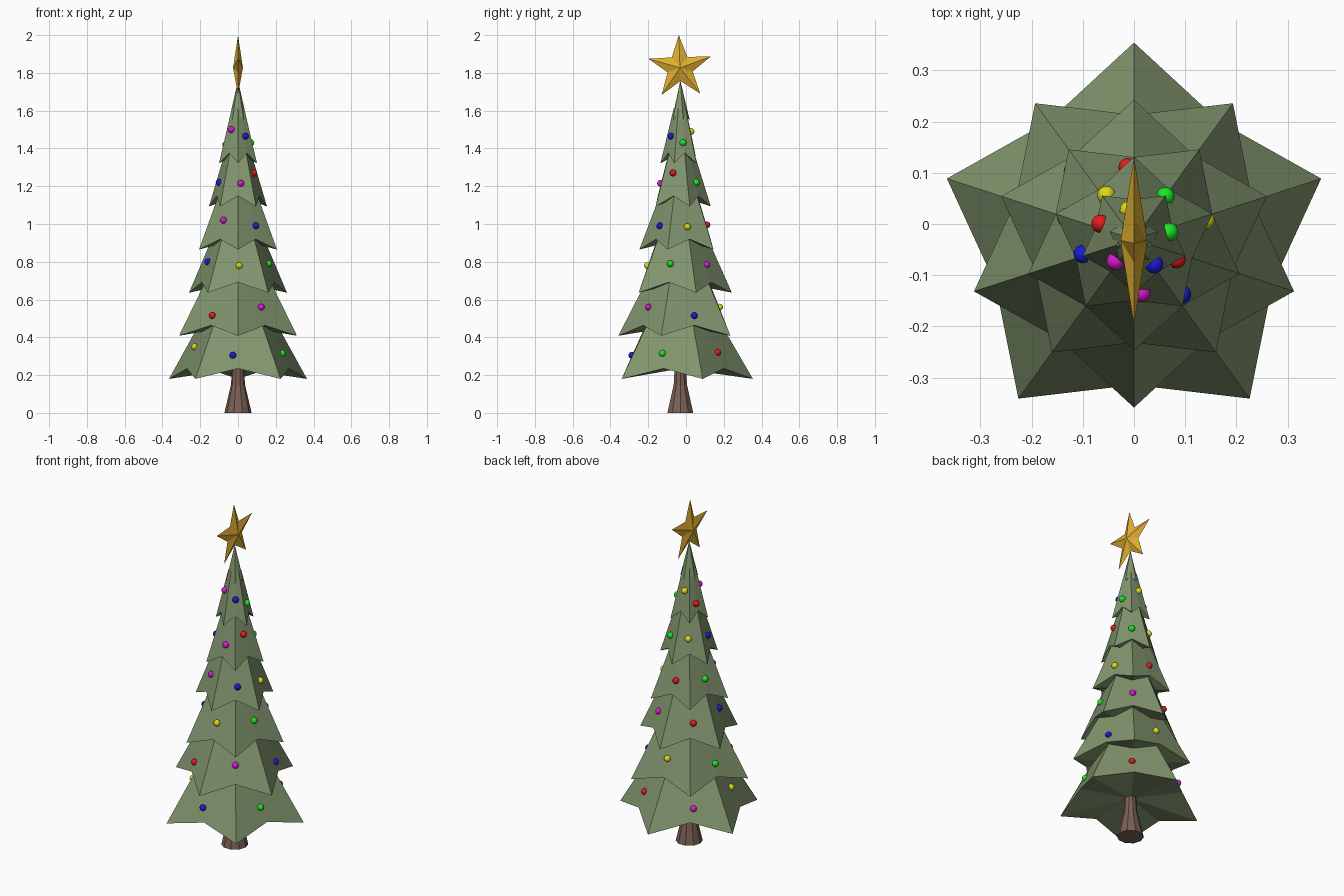
import bpy, bmesh
from math import sin, cos, pi, radians

if "Cube" in bpy.data.objects:
    bpy.data.objects.remove(bpy.data.objects["Cube"])

CY = -0.03            # tree axis offset in y
TIERS = 7


def material(name, rgb):
    m = bpy.data.materials.new(name)
    m.diffuse_color = (*rgb, 1)
    m.use_nodes = True
    m.node_tree.nodes["Principled BSDF"].inputs["Base Color"].default_value = m.diffuse_color
    return m


GREEN = material("foliage", (0.22, 0.30, 0.155))
BROWN = material("bark", (0.20, 0.115, 0.09))
GOLD = material("gold", (0.75, 0.43, 0.03))
BALLS = {
    "r": material("red", (0.8, 0.01, 0.01)),
    "g": material("lime", (0.01, 0.8, 0.02)),
    "b": material("blue", (0.01, 0.01, 0.7)),
    "y": material("yellow", (0.75, 0.7, 0.01)),
    "m": material("magenta", (0.7, 0.01, 0.65)),
}


def finish(name, bm, mat):
    bmesh.ops.recalc_face_normals(bm, faces=bm.faces)
    me = bpy.data.meshes.new(name)
    bm.to_mesh(me)
    bm.free()
    me.materials.append(mat)
    ob = bpy.data.objects.new(name, me)
    bpy.context.collection.objects.link(ob)
    return ob


def loft(bm, rings):
    # triangle/quad skin between equal rings; single-vertex ends become fans
    for a, b in zip(rings, rings[1:]):
        n = max(len(a), len(b))
        for i in range(n):
            j = (i + 1) % n
            if len(a) == 1:
                bm.faces.new((a[0], b[i], b[j]))
            elif len(b) == 1:
                bm.faces.new((a[i], a[j], b[0]))
            else:
                bm.faces.new((a[i], a[j], b[j], b[i]))


def tier_data(k):
    z, r = 0.18 + 0.2283 * k, 0.384 - 0.0557 * k
    top_z = z + 0.29 if k < 6 else 1.76
    top_r = 0.216 - 0.0362 * k if k < 6 else 0.0
    lift = 0.055 if k < 6 else 0.035
    return z, r, z + lift, r * 0.74, top_z, top_r, top_r * 0.84


# Foliage tiers: five-pointed skirts, alternately turned by 36 degrees
def tip_angle(k):
    return pi / 2 if k % 2 == 0 else -pi / 2


def build_tier(k):
    z, r, nz, nr, tz, tr, tn = tier_data(k)
    bm = bmesh.new()
    low, high = [], []
    for i in range(10):
        a = tip_angle(k) + i * pi / 5
        rr, zz, t = (r, z, tr) if i % 2 == 0 else (nr, nz, tn)
        low.append(bm.verts.new((rr * cos(a), CY + rr * sin(a), zz)))
        if tr > 0:
            high.append(bm.verts.new((t * cos(a), CY + t * sin(a), tz)))
    under = [bm.verts.new((0, CY, nz))]
    apex = [bm.verts.new((0, CY, tz))]
    loft(bm, [under, low] + ([high] if high else []) + [apex])
    finish(f"foliage_tier_{k + 1}", bm, GREEN)


for k in range(TIERS):
    build_tier(k)

# Flared trunk
bm = bmesh.new()
rings = []
for r, z in ((0.072, 0), (0.037, 0.15), (0.031, 0.25)):
    rings.append([bm.verts.new((r * cos(i * pi / 5), CY + r * sin(i * pi / 5), z))
                  for i in range(10)])
loft(bm, rings)
bm.faces.new(rings[0])
bm.faces.new(rings[-1])
finish("trunk", bm, BROWN)

# Faceted star, facing sideways
bm = bmesh.new()
ring = []
for i in range(10):
    a = radians(92 + 36 * i)
    r = 0.173 if i % 2 == 0 else 0.07
    ring.append(bm.verts.new((0, -0.032 + r * cos(a), 1.827 + r * sin(a))))
loft(bm, [[bm.verts.new((-0.026, -0.032, 1.827))], ring,
          [bm.verts.new((0.026, -0.032, 1.827))]])
finish("top_star", bm, GOLD)


# Baubles: (colour, angle, height) for each tier, seated on the tier surface
def surface_radius(k, ang, h):
    z, r, nz, nr, tz, tr, tn = tier_data(k)
    rt = r + (tr - r) * (h - z) / (tz - z)
    rn = nr + (tn - nr) * (h - nz) / (tz - nz)
    a = (ang - tip_angle(k)) % (2 * pi / 5)
    a = min(a, 2 * pi / 5 - a)
    return rt * rn * sin(pi / 5) / (rt * sin(a) + rn * sin(pi / 5 - a))


baubles = [
    [("b", -96, .305), ("g", -22, .315), ("r", 52, .32), ("m", 130, .305), ("y", 195, .35)],
    [("m", -54, .56), ("b", 19, .515), ("y", 91, .56), ("g", 164, .53), ("r", 233, .515)],
    [("y", -88, .78), ("g", -18, .79), ("m", 54, .785), ("r", 132, .77), ("b", 198, .80)],
    [("b", -49, .99), ("y", 15, .985), ("r", 95, .995), ("g", 162, 1.0), ("m", 235, 1.02)],
    [("m", -82, 1.215), ("r", -25, 1.27), ("g", 54, 1.22), ("y", 122, 1.23), ("b", 196, 1.22)],
    [("b", -51, 1.465), ("g", 12, 1.43), ("y", 100, 1.49), ("r", 155, 1.42), ("m", 230, 1.50)],
]
for k, row in enumerate(baubles):
    for n, (c, deg, h) in enumerate(row):
        a = radians(deg)
        r = surface_radius(k, a, h) + 0.003
        bm = bmesh.new()
        bmesh.ops.create_uvsphere(bm, u_segments=16, v_segments=8, radius=0.018)
        for f in bm.faces:
            f.smooth = True
        ob = finish(f"bauble_{k + 1}_{n + 1}", bm, BALLS[c])
        ob.location = (r * cos(a), CY + r * sin(a), h)
